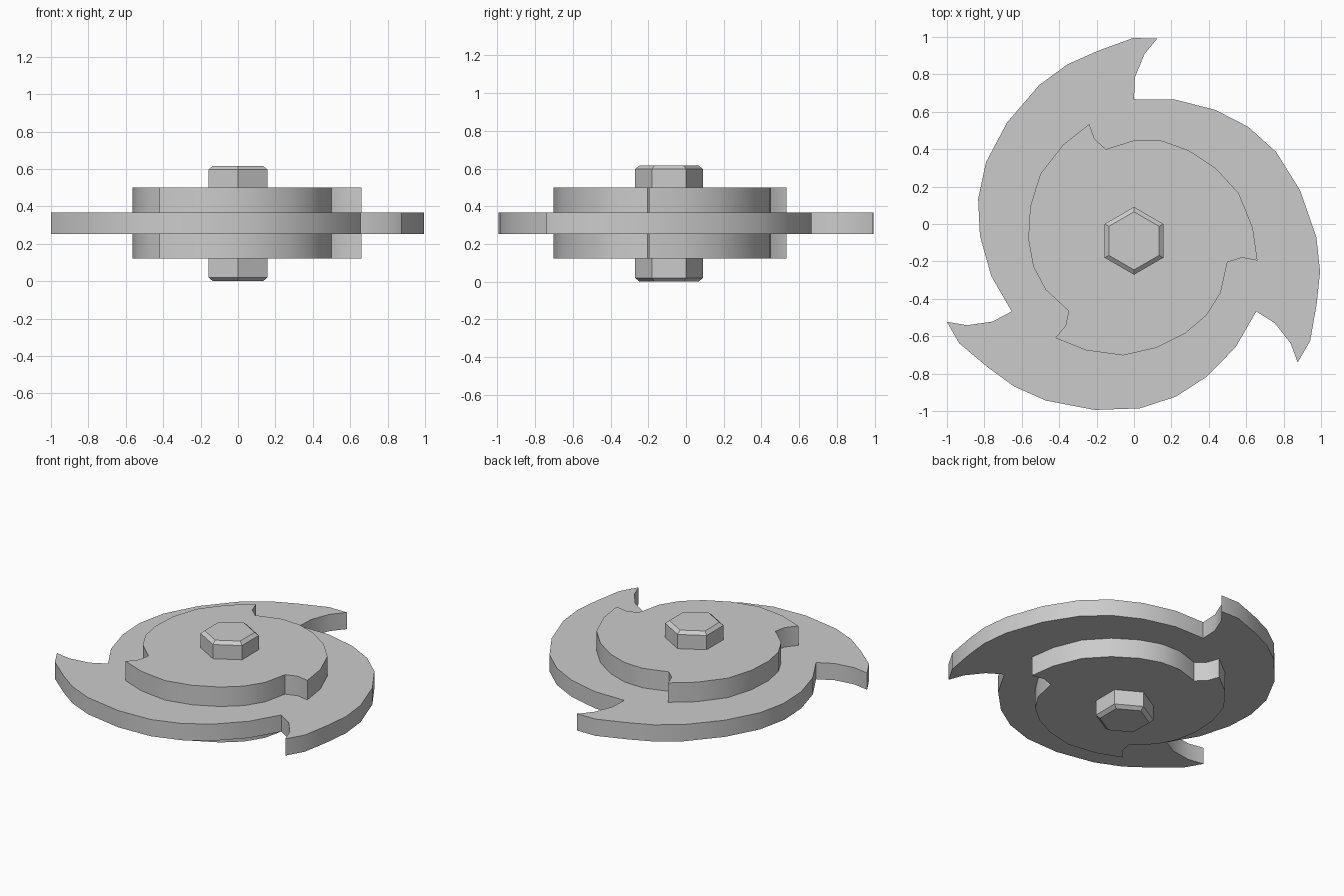
import bpy, bmesh, math

if "Cube" in bpy.data.objects:
    bpy.data.objects.remove(bpy.data.objects["Cube"])

CY = -0.09  # rotation axis of the three-fold shape lies at (0, CY)


def finish(name, bm, smooth):
    bmesh.ops.recalc_face_normals(bm, faces=bm.faces[:])
    mesh = bpy.data.meshes.new(name)
    bm.to_mesh(mesh)
    bm.free()
    obj = bpy.data.objects.new(name, mesh)
    bpy.context.collection.objects.link(obj)
    if smooth:
        bpy.ops.object.select_all(action='DESELECT')
        obj.select_set(True)
        bpy.context.view_layer.objects.active = obj
        bpy.ops.object.shade_smooth_by_angle(angle=math.radians(30))
    return obj


def loft(name, rings, smooth=True):
    """Skin a stack of closed rings and cap both ends."""
    bm = bmesh.new()
    loops = [[bm.verts.new(p) for p in ring] for ring in rings]
    for a, b in zip(loops, loops[1:]):
        n = len(a)
        for i in range(n):
            j = (i + 1) % n
            bm.faces.new((a[i], a[j], b[j], b[i]))
    caps = [bm.faces.new(loops[0]), bm.faces.new(loops[-1])]
    bmesh.ops.triangulate(bm, faces=[f for f in caps if len(f.verts) > 6])
    return finish(name, bm, smooth)


def three_fold(segment):
    """Repeat one outline segment three times, clockwise about the axis."""
    pts = []
    for k in range(3):
        a = -k * math.tau / 3
        c, s = math.cos(a), math.sin(a)
        for x, y in segment:
            y -= CY
            pts.append((x * c - y * s, x * s + y * c + CY))
    return pts


def plate(name, segment, z0, z1):
    outline = three_fold(segment)
    return loft(name, [[(x, y, z) for x, y in outline] for z in (z0, z1)])


# One third of each outline: notch, outer curve, hooked tip, inner curve
blade = [(0, .665), (.22, .665), (.435, .61), (.61, .52), (.76, .385),
         (.888, .18), (.975, -.07), (.995, -.255), (.977, -.425),
         (.942, -.625), (.875, -.74), (.837, -.637), (.753, -.53)]
cam = [(-.15, .40), (.01, .45), (.15, .445), (.29, .395), (.435, .30),
       (.56, .165), (.635, -.02), (.66, -.195), (.575, -.18)]

# Large hooked blade with a smaller hooked plate above and below
plate("hooked_blade", blade, .253, .367)
plate("upper_hooked_plate", cam, .367, .50)
plate("lower_hooked_plate", cam, .122, .253)

# Chamfered hexagonal axle
profile = [(.155, 0), (.181, .02), (.181, .597), (.155, .617)]
loft("hex_axle", [[(r * math.sin(k * math.tau / 6),
                    CY + r * math.cos(k * math.tau / 6), z) for k in range(6)]
                  for r, z in profile], smooth=False)
